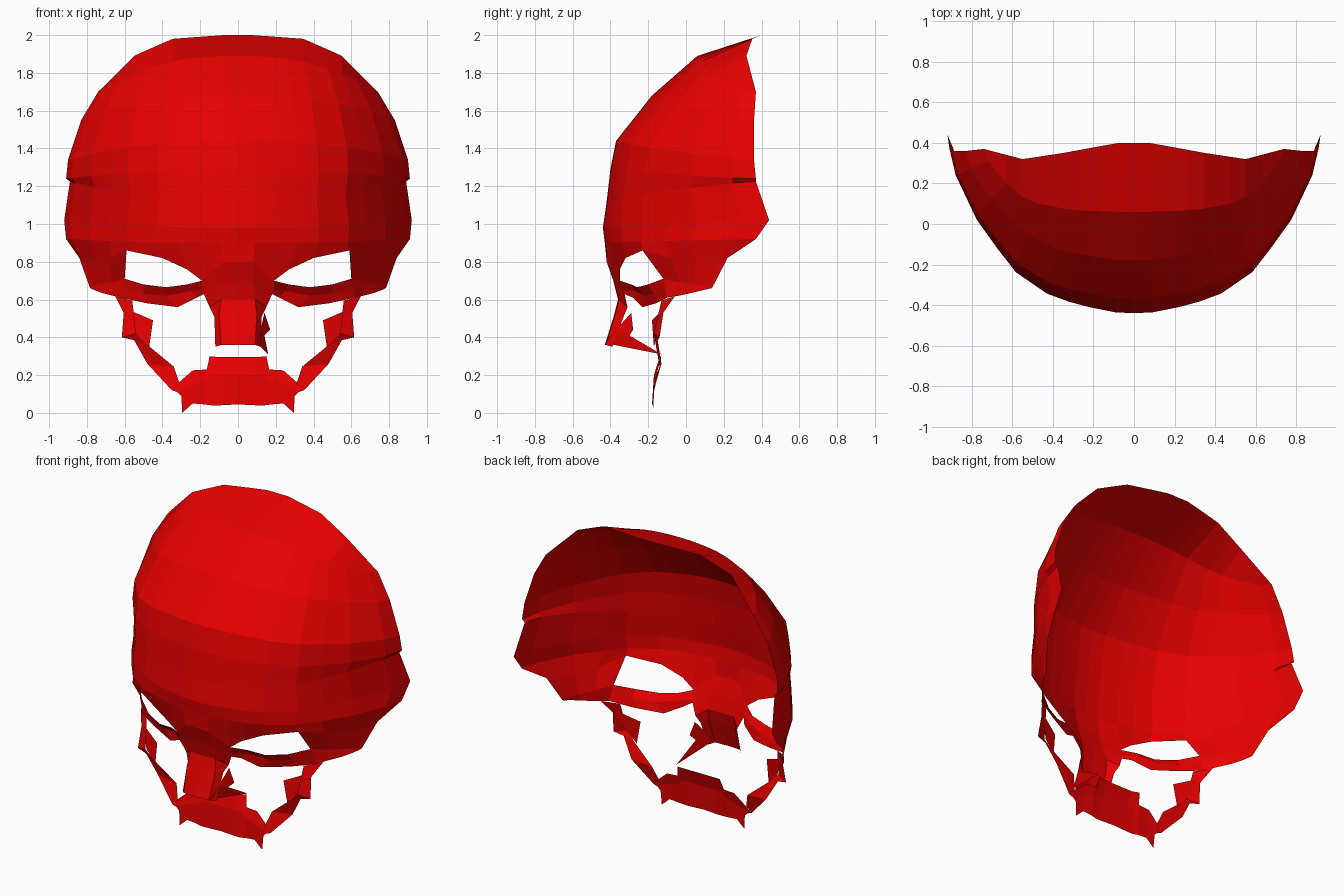
import bpy, bmesh

red = bpy.data.materials.new("red")
red.diffuse_color = (0.8, 0.0, 0.0, 1)


def sheet(name, rows, mirror=True):
    """Join rows of equally many points with flat quads, optionally mirrored in x."""
    bm = bmesh.new()
    grid = [[bm.verts.new(p) for p in row] for row in rows]
    for lo, hi in zip(grid, grid[1:]):
        for i in range(len(lo) - 1):
            bm.faces.new((lo[i], lo[i + 1], hi[i + 1], hi[i]))
    bmesh.ops.remove_doubles(bm, verts=bm.verts, dist=0.0005)
    bmesh.ops.recalc_face_normals(bm, faces=bm.faces)
    mesh = bpy.data.meshes.new(name)
    bm.to_mesh(mesh)
    bm.free()
    mesh.materials.append(red)
    ob = bpy.data.objects.new(name, mesh)
    bpy.context.collection.objects.link(ob)
    if mirror:
        m = ob.modifiers.new("mirror", 'MIRROR')
        m.use_clip = True
    return ob


def along(path, x):
    """Point at x on a polyline of (x, y, z) points."""
    for a, b in zip(path, path[1:]):
        if x <= b[0] + 1e-6:
            t = (x - a[0]) / (b[0] - a[0])
            return (x, a[1] + t * (b[1] - a[1]), a[2] + t * (b[2] - a[2]))


# Top rim of the dome, dropping to the side
rim = [(0, 0.40, 2.0), (0.08, 0.40, 2.0), (0.35, 0.35, 1.98),
       (0.55, 0.32, 1.89), (0.74, 0.37, 1.70)]
# Plan curve of the dome: half-width fraction, and depth fraction for
# the high row and for the rows below it
plan = [(0, 1, 1), (0.10, 1, 0.995), (0.24, 0.99, 0.966), (0.35, 0.98, 0.935),
        (0.467, 0.95, 0.89), (0.64, 0.87, 0.76), (0.743, 0.76, 0.61),
        (0.853, 0.55, 0.435), (0.967, 0.2, 0.16), (1, 0, 0)]
rows = [[along(rim, 0.74 * p[0]) for p in plan]]

# Forehead dome: centre (y, z), side end (x, y, z)
dome = [
    (0.06, 1.89, 0.74, 0.37, 1.70),
    (-0.18, 1.68, 0.83, 0.36, 1.55),
    (-0.37, 1.44, 0.90, 0.36, 1.34),
    (-0.40, 1.29, 0.91, 0.37, 1.24),
    (-0.42, 1.12, 0.89, 0.37, 1.225),
    (-0.44, 0.98, 0.92, 0.44, 1.02),
    (-0.43, 0.90, 0.91, 0.37, 0.92),
]
for i, (yc, zc, xe, ye, ze) in enumerate(dome):
    rows.append([(xe * p[0], ye - (ye - yc) * p[1 if i == 0 else 2],
                  zc + (ze - zc) * p[0] ** 2.4) for p in plan])

# Brow edge, running out to the temple
brow = [(0, -0.42, 0.80), (0.08, -0.42, 0.80), (0.19, -0.35, 0.70),
        (0.27, -0.35, 0.76), (0.40, -0.32, 0.82), (0.59, -0.23, 0.86),
        (0.68, -0.08, 0.82), (0.755, 0.05, 0.80), (0.82, 0.18, 0.80),
        (0.84, 0.22, 0.82)]
rows.append(brow)
sheet("forehead", rows)

# Temple panel beside the eye opening
sheet("temple", [
    brow[5:],
    [(0.60, -0.12, 0.71), (0.67, -0.03, 0.69), (0.73, 0.05, 0.68),
     (0.77, 0.12, 0.67), (0.785, 0.14, 0.665)],
    [(0.62, -0.10, 0.61), (0.66, -0.04, 0.62), (0.72, 0.03, 0.635),
     (0.76, 0.09, 0.65), (0.78, 0.135, 0.66)]])

# Rim under the eye
sheet("lower_eye_rim", [
    [(0.60, -0.12, 0.71), (0.50, -0.20, 0.68), (0.38, -0.26, 0.665),
     (0.27, -0.29, 0.68), (0.19, -0.35, 0.70)],
    [(0.61, -0.11, 0.66), (0.50, -0.17, 0.63), (0.38, -0.22, 0.62),
     (0.25, -0.27, 0.645), (0.18, -0.33, 0.65)],
    [(0.62, -0.10, 0.61), (0.48, -0.16, 0.58), (0.32, -0.23, 0.56),
     (0.22, -0.28, 0.61), (0.18, -0.33, 0.63)]])

# Nose bridge with short side walls
sheet("nose", [
    brow[:3],
    [(0, -0.385, 0.70), (0.08, -0.38, 0.69), (0.19, -0.33, 0.65)],
    [(0, -0.36, 0.60), (0.09, -0.355, 0.60), (0.15, -0.31, 0.56)],
    [(0, -0.38, 0.52), (0.10, -0.375, 0.52), (0.125, -0.33, 0.51)],
    [(0, -0.43, 0.36), (0.09, -0.425, 0.36), (0.12, -0.39, 0.35)]])

# Torn nostril flap on one side only
sheet("nostril_flap", [
    [(0.14, -0.29, 0.53), (0.12, -0.37, 0.44), (0.10, -0.43, 0.37)],
    [(0.17, -0.28, 0.44), (0.14, -0.30, 0.41), (0.16, -0.13, 0.31)]], mirror=False)

# Cheek strap from the eye rim to the jaw
sheet("cheek", [
    [(0.65, -0.06, 0.617), (0.56, -0.13, 0.595)],
    [(0.605, -0.12, 0.53), (0.55, -0.15, 0.51)],
    [(0.615, -0.14, 0.40), (0.54, -0.17, 0.42)],
    [(0.55, -0.15, 0.385), (0.48, -0.16, 0.36)],
    [(0.48, -0.13, 0.26), (0.34, -0.14, 0.245)],
    [(0.35, -0.17, 0.12), (0.31, -0.17, 0.155)]])
sheet("cheek_flap", [
    [(0.59, -0.12, 0.55), (0.54, -0.16, 0.42)],
    [(0.45, -0.18, 0.49), (0.47, -0.17, 0.35)]])

# Upper jaw band
sheet("upper_jaw", [
    [(0, -0.14, 0.295), (0.10, -0.14, 0.295), (0.15, -0.13, 0.30),
     (0.165, -0.15, 0.23), (0.24, -0.15, 0.225), (0.32, -0.16, 0.155),
     (0.35, -0.17, 0.12)],
    [(0, -0.17, 0.20), (0.09, -0.17, 0.20), (0.14, -0.165, 0.20),
     (0.17, -0.165, 0.17), (0.24, -0.17, 0.15), (0.29, -0.17, 0.13),
     (0.32, -0.17, 0.11)],
    [(0, -0.18, 0.045), (0.10, -0.18, 0.04), (0.14, -0.18, 0.04),
     (0.18, -0.175, 0.045), (0.24, -0.175, 0.05), (0.295, -0.175, 0.0),
     (0.30, -0.17, 0.09)]])
